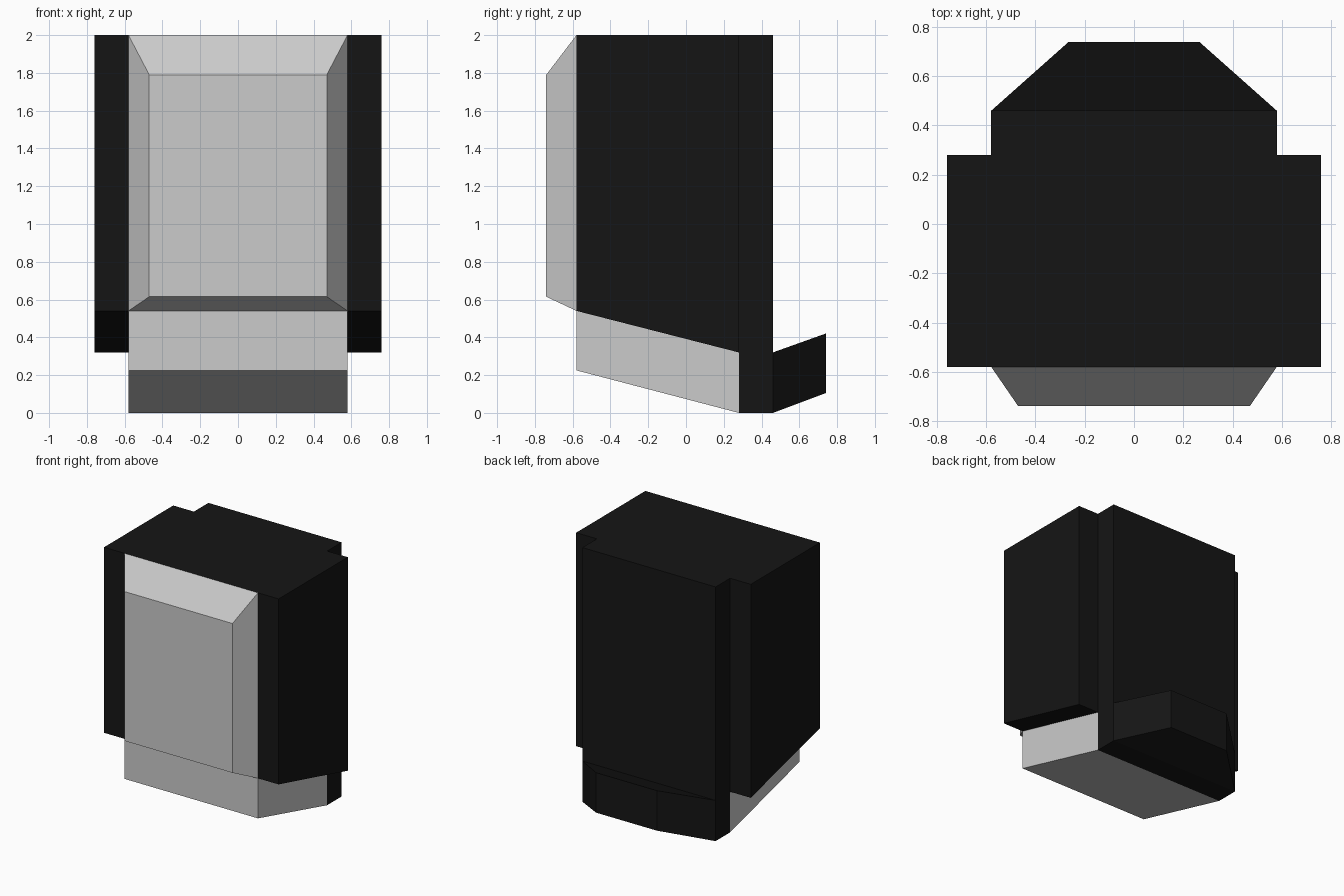
import bpy
import bmesh

if "Cube" in bpy.data.objects:
    bpy.data.objects.remove(bpy.data.objects["Cube"])

black = bpy.data.materials.new("black")
black.diffuse_color = (0.0075, 0.0075, 0.0075, 1)
black.use_nodes = True
black.node_tree.nodes["Principled BSDF"].inputs["Base Color"].default_value = black.diffuse_color


def loft(name, start, end, mat=None):
    """Solid joining two matching outlines with flat faces."""
    bm = bmesh.new()
    a = [bm.verts.new(p) for p in start]
    b = [bm.verts.new(p) for p in end]
    bm.faces.new(a)
    bm.faces.new(b)
    for i in range(len(a)):
        j = (i + 1) % len(a)
        bm.faces.new((a[i], a[j], b[j], b[i]))
    bmesh.ops.recalc_face_normals(bm, faces=bm.faces)
    mesh = bpy.data.meshes.new(name)
    bm.to_mesh(mesh)
    bm.free()
    obj = bpy.data.objects.new(name, mesh)
    bpy.context.collection.objects.link(obj)
    if mat:
        mesh.materials.append(mat)
    return obj


def extrude_x(name, profile, x0, x1, mat=None):
    """Extrude a (y, z) side profile from x0 to x1."""
    return loft(name, [(x0, y, z) for y, z in profile],
                [(x1, y, z) for y, z in profile], mat)


def rect_xz(w, y, z0, z1):
    return [(-w, y, z0), (w, y, z0), (w, y, z1), (-w, y, z1)]


W, OUT = 0.58, 0.76        # half widths of the core and of the side slabs
FRONT, MID, BACK = -0.58, 0.28, 0.46

# Upright core with sloping underside
extrude_x("core", [(FRONT, 0.54), (MID, 0.32), (BACK, 0.32), (BACK, 2), (FRONT, 2)],
          -W, W, black)

# Side slabs, same slope underneath
side = [(FRONT, 0.54), (MID, 0.32), (MID, 2), (FRONT, 2)]
for label, s in (("left", -1), ("right", 1)):
    extrude_x(label + "_side_slab", side, s * W, s * OUT, black)

# Bevelled front panel
loft("front_panel", rect_xz(W, FRONT, 0.54, 2), rect_xz(0.47, -0.74, 0.615, 1.79))

# Sloping base, level heel block and tapered upturned tail
extrude_x("base", [(FRONT, 0.225), (MID, 0), (MID, 0.32), (FRONT, 0.54)], -W, W)
extrude_x("heel_block", [(MID, 0), (BACK, 0), (BACK, 0.32), (MID, 0.32)], -W, W, black)
loft("tail", rect_xz(W, BACK, 0, 0.32), rect_xz(0.265, 0.74, 0.105, 0.42), black)
